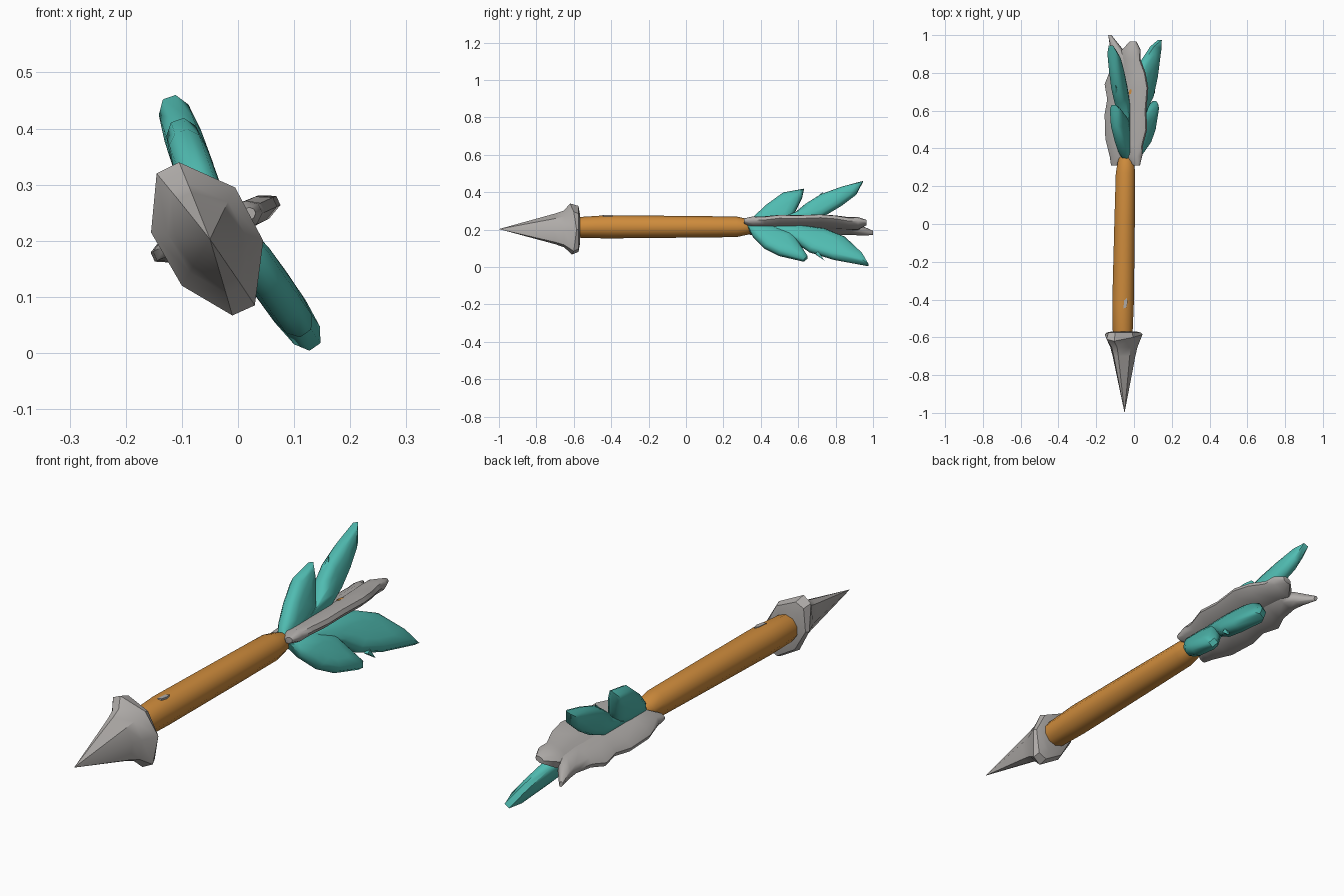
import bpy, bmesh, math
from mathutils import Vector

if "Cube" in bpy.data.objects:
    bpy.data.objects.remove(bpy.data.objects["Cube"])


def material(name, rgb):
    m = bpy.data.materials.new(name)
    m.diffuse_color = (*rgb, 1)
    m.use_nodes = True
    m.node_tree.nodes["Principled BSDF"].inputs["Base Color"].default_value = m.diffuse_color
    return m


GREY = material("stone grey", (0.43, 0.41, 0.395))
ORANGE = material("warm wood", (0.62, 0.26, 0.045))
TEAL = material("teal feather", (0.08, 0.5, 0.44))


def loft(name, rings, mat, angle=35):
    """Skin a list of rings (equal length, or a single point at an end)."""
    bm = bmesh.new()
    loops = [[bm.verts.new(p) for p in r] for r in rings]
    for a, b in zip(loops, loops[1:]):
        n = max(len(a), len(b))
        for i in range(n):
            j = (i + 1) % n
            if len(a) == 1:
                bm.faces.new((a[0], b[i], b[j]))
            elif len(b) == 1:
                bm.faces.new((a[i], a[j], b[0]))
            else:
                bm.faces.new((a[i], a[j], b[j], b[i]))
    for end in (loops[0], loops[-1]):
        if len(end) > 2:
            bm.faces.new(end)
    bmesh.ops.recalc_face_normals(bm, faces=bm.faces)
    me = bpy.data.meshes.new(name)
    bm.to_mesh(me)
    bm.free()
    me.materials.append(mat)
    ob = bpy.data.objects.new(name, me)
    bpy.context.collection.objects.link(ob)
    bpy.ops.object.select_all(action='DESELECT')
    ob.select_set(True)
    bpy.context.view_layer.objects.active = ob
    bpy.ops.object.shade_smooth_by_angle(angle=math.radians(angle))
    return ob


# Arrowhead: irregular eight-sided cone with a flared rim
RIM = [(-0.145, 0.32), (-0.105, 0.34), (-0.005, 0.295), (0.045, 0.2),
       (0.03, 0.085), (-0.01, 0.067), (-0.1, 0.12), (-0.155, 0.215)]
RIM_Y = [-0.61, -0.62, -0.60, -0.585, -0.60, -0.61, -0.60, -0.585]
CX, CZ = -0.05, 0.205


def head_ring(scale, y=None):
    return [(CX + (x - CX) * scale, ry if y is None else y, CZ + (z - CZ) * scale)
            for (x, z), ry in zip(RIM, RIM_Y)]


loft("arrowhead", [[(CX, -1, 0.203)], head_ring(0.6, -0.70), head_ring(0.72, -0.652),
                   head_ring(1), head_ring(0.9, -0.575), head_ring(0.62, -0.568)], GREY)

# Shaft: ten-sided, tapering toward the feathers
SHAFT = [(-0.60, -0.055, 0.212, 0.05, 0.05), (-0.56, -0.06, 0.212, 0.056, 0.056),
         (-0.42, -0.058, 0.215, 0.06, 0.062), (0.0, -0.05, 0.215, 0.057, 0.058),
         (0.27, -0.045, 0.215, 0.054, 0.055), (0.33, -0.043, 0.215, 0.045, 0.042),
         (0.37, -0.042, 0.215, 0.03, 0.025)]
loft("shaft", [[(cx + rx * math.cos(math.tau * (i + .5) / 10), y,
                 cz + rz * math.sin(math.tau * (i + .5) / 10)) for i in range(10)]
               for y, cx, cz, rx, rz in SHAFT], ORANGE, 40)


# Teal feathers: puffed blades drawn as (y, z) outlines on a tilted plane
def blade(name, outline, x0, z0, slope):
    n = Vector((1, 0, -slope)).normalized()
    pts = [Vector((x0 + (z - z0) * slope, y, z)) for y, z in outline]
    c = sum(pts, Vector()) / len(pts)
    puff = [(0.45, 0.034), (0.82, 0.028), (1, 0.012)]
    sides = [(s, t) for s, t in puff] + [(s, -t) for s, t in reversed(puff)]
    rings = [[c + n * 0.035]]
    rings += [[c + (p - c) * s + n * t for p in pts] for s, t in sides]
    rings.append([c - n * 0.035])
    loft(name, rings, TEAL, 50)


UP = (-0.04, 0.22, -0.35)
DOWN = (0.075, 0.1, -0.7)
blade("upper_front_feather", [(0.33, 0.22), (0.36, 0.265), (0.43, 0.33), (0.52, 0.395), (0.63, 0.415),
                              (0.62, 0.37), (0.59, 0.31), (0.56, 0.25), (0.46, 0.21)], *UP)
blade("upper_rear_feather", [(0.42, 0.22), (0.58, 0.285), (0.64, 0.335), (0.72, 0.385), (0.83, 0.425),
                             (0.945, 0.456), (0.91, 0.39), (0.83, 0.33), (0.73, 0.27), (0.6, 0.215)], *UP)
blade("lower_front_feather", [(0.33, 0.215), (0.36, 0.165), (0.42, 0.105), (0.5, 0.065), (0.63, 0.035),
                              (0.65, 0.052), (0.61, 0.115), (0.57, 0.18), (0.46, 0.215)], *DOWN)
blade("lower_rear_feather", [(0.42, 0.21), (0.58, 0.14), (0.66, 0.085), (0.79, 0.045), (0.975, 0.011),
                             (0.94, 0.07), (0.85, 0.155), (0.74, 0.2), (0.6, 0.22)], *DOWN)


# Grey feathers: thick wavy strips given as (y, inner x, outer x)
def vane(name, rows):
    tilt = Vector((1, 0, 0.45)).normalized()
    n = Vector((-tilt.z, 0, tilt.x))
    rings = []
    for k, (y, a, b) in enumerate(rows):
        thin = 0.45 if k in (0, len(rows) - 1) else 1
        ring = []
        for f, t in ((0, .016), (.3, .026), (.8, .023), (1, .009),
                     (1, -.009), (.8, -.023), (.3, -.026), (0, -.016)):
            x = a + (b - a) * f
            ring.append(Vector((x, y, 0.217 + 0.45 * (x + 0.05))) + n * t * thin)
        rings.append(ring)
    loft(name, rings, GREY, 50)


vane("right_grey_feather", [(0.31, 0.0, 0.03), (0.36, -0.04, 0.04), (0.42, -0.06, 0.045),
                            (0.5, -0.06, 0.066), (0.6, -0.06, 0.062), (0.72, -0.06, 0.072),
                            (0.8, -0.06, 0.058), (0.87, -0.06, 0.032), (0.92, -0.06, 0.032),
                            (0.965, -0.02, 0.012)])
vane("left_grey_feather", [(0.31, -0.09, -0.12), (0.36, -0.05, -0.125), (0.45, -0.03, -0.148),
                           (0.58, -0.03, -0.152), (0.66, -0.03, -0.138), (0.74, -0.03, -0.152),
                           (0.8, -0.03, -0.128), (0.88, -0.04, -0.118), (0.93, -0.07, -0.122),
                           (1.0, -0.122, -0.135)])


# Small thorns on the feather edges
def thorn(name, base, tip, r=0.014):
    b, t = Vector(base), Vector(tip)
    d = (t - b).normalized()
    u = d.orthogonal().normalized()
    v = d.cross(u)
    loft(name, [[b + (u * math.cos(k) + v * math.sin(k)) * r
                 for k in (0, math.tau / 4, math.tau / 2, math.tau * .75)], [t]], TEAL)


thorn("upper_thorn", (-0.09, 0.70, 0.36), (-0.098, 0.735, 0.405))
thorn("lower_thorn", (0.10, 0.70, 0.075), (0.112, 0.74, 0.035))


# Small colour flecks on the shaft and grey feather
def fleck(name, x, y, z, w, l, mat):
    shape = [(-.5, -.5), (.2, -.4), (.5, .1), (.3, .5), (-.3, .3)]
    loft(name, [[(x + w * a, y + l * b, h) for a, b in shape] for h in (z - .004, z + .004)], mat)


fleck("shaft_fleck", -0.045, -0.42, 0.273, 0.022, 0.055, GREY)
fleck("feather_fleck", -0.02, 0.70, 0.257, 0.016, 0.03, ORANGE)
